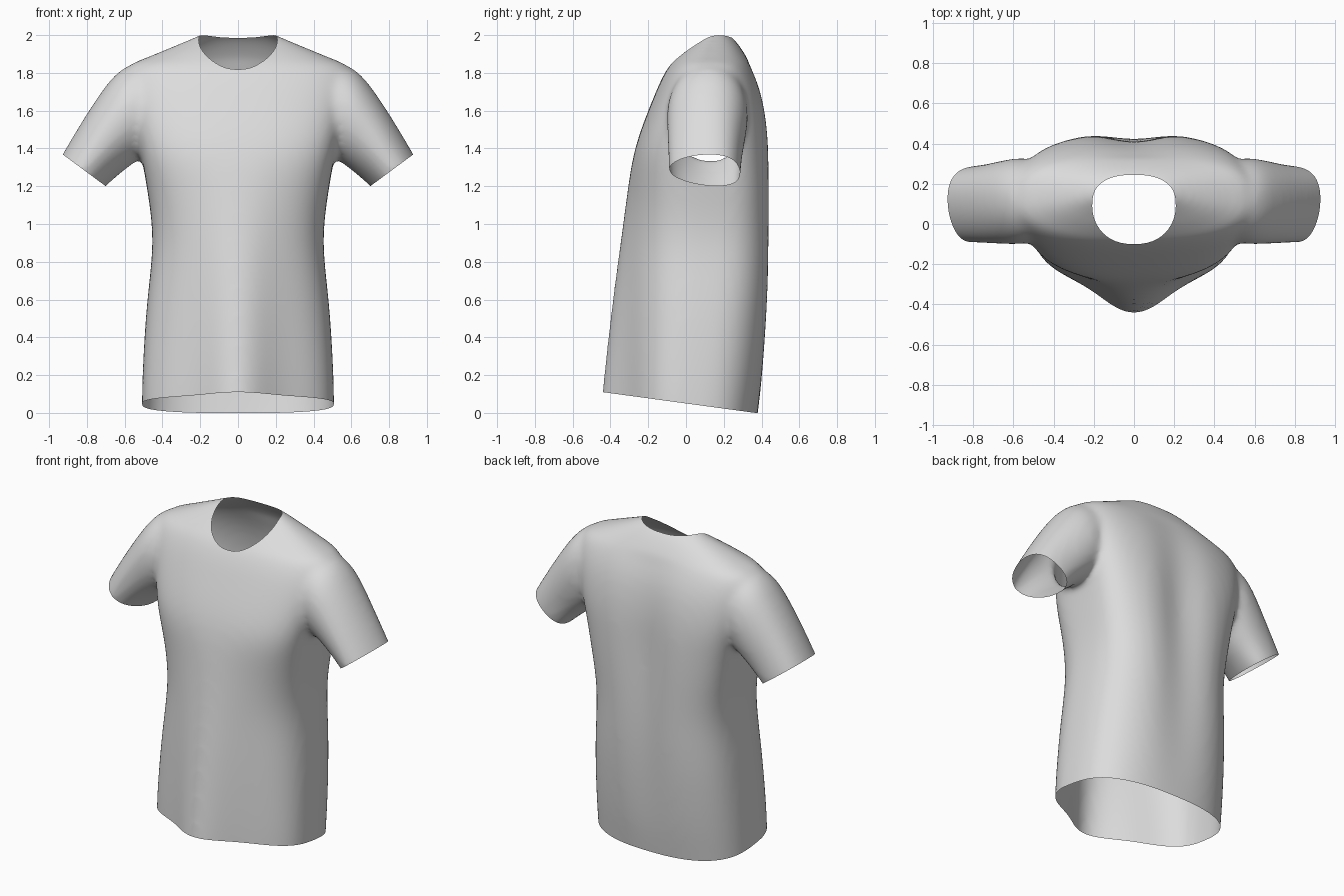
import bpy, bmesh, math
from mathutils import Matrix, Vector

if "Cube" in bpy.data.objects:
    bpy.data.objects.remove(bpy.data.objects["Cube"])


def make_material(name, rgb):
    mat = bpy.data.materials.new(name)
    mat.use_nodes = True
    mat.diffuse_color = (*rgb, 1)
    mat.node_tree.nodes["Principled BSDF"].inputs["Base Color"].default_value = (*rgb, 1)
    return mat


cloth = make_material("light grey cloth", (0.72, 0.72, 0.72))
SIDES = 48


def loft(name, rings):
    """Closed solid through a list of rings."""
    bm = bmesh.new()
    loops = [[bm.verts.new(p) for p in ring] for ring in rings]
    for a, b in zip(loops, loops[1:]):
        for i in range(len(a)):
            j = (i + 1) % len(a)
            bm.faces.new((a[i], a[j], b[j], b[i]))
    bm.faces.new(loops[0])
    bm.faces.new(loops[-1])
    bmesh.ops.recalc_face_normals(bm, faces=bm.faces)
    mesh = bpy.data.meshes.new(name)
    bm.to_mesh(mesh)
    bm.free()
    obj = bpy.data.objects.new(name, mesh)
    bpy.context.collection.objects.link(obj)
    return obj


def power(v, e):
    return math.copysign(abs(v) ** e, v)


def select_only(objs):
    bpy.ops.object.select_all(action='DESELECT')
    for o in objs:
        o.select_set(True)
    bpy.context.view_layer.objects.active = objs[0]


def body_ring(z, width, side, front, ridge, front_exp, back, back_exp, groove):
    """Body section: front with a hanging centre ridge, boxy back with a spine hollow."""
    ring = []
    for i in range(SIDES):
        a = math.tau * i / SIDES
        c, s = math.cos(a), math.sin(a)
        x = width * power(c, 0.85)
        if s < 0:
            y = side + (front - side) * abs(s) ** front_exp
            y -= ridge * math.exp(-(x / 0.18) ** 2)
        else:
            y = side + (back - side) * s ** back_exp
            y -= groove * math.exp(-(x / 0.14) ** 2)
        ring.append((x, y, z))
    return ring


# Body: height, half width, side y, front y, ridge, front exponent, back y, back exponent, hollow
BODY = [
    (-.25, .51, 0, -.31, .17, .8, .35, .65, 0),
    (0, .51, 0, -.31, .155, .8, .38, .65, 0),
    (.2, .508, .01, -.31, .135, .8, .415, .65, .01),
    (.6, .485, .04, -.305, .09, .85, .452, .6, .03),
    (.9, .442, .06, -.3, .05, .85, .46, .55, .04),
    (1.15, .475, .09, -.29, .025, .7, .46, .5, .05),
    (1.35, .51, .1, -.285, 0, .5, .455, .48, .05),
    (1.5, .545, .11, -.24, 0, .5, .445, .45, .04),
    (1.65, .58, .11, -.18, 0, .55, .42, .5, .03),
    (1.76, .605, .11, -.135, 0, .7, .385, .6, .02),
    (1.84, .595, .11, -.09, 0, .9, .345, .7, .01),
    (1.87, .51, .11, -.06, 0, 1, .33, .75, 0),
    (1.91, .415, .12, -.02, 0, 1, .305, .75, 0),
    (1.955, .305, .13, .04, 0, 1, .275, .75, 0),
    (1.995, .215, .14, .09, 0, 1, .24, .75, 0),
    (2.02, .16, .15, .12, 0, 1, .2, .75, 0),
]
parts = [loft("shirt", [body_ring(*row) for row in BODY])]

# Sleeves: top x and z, bottom x and z, middle y, half depth, bow towards the back
SLEEVE = [
    (.36, 1.86, .36, 1.42, .12, .17, 0),
    (.59, 1.865, .5, 1.36, .115, .22, .05),
    (.71, 1.725, .57, 1.31, .11, .21, .1),
    (.825, 1.545, .64, 1.255, .1, .197, .16),
    (.93, 1.37, .7, 1.2, .098, .188, .2),
    (1.02, 1.2, .76, 1.145, .095, .182, .2),
]


def sleeve_ring(sign, tx, tz, bx, bz, mid, depth, bow):
    """Sleeve section whose top and underside lie further back than its middle."""
    ring = []
    for i in range(SIDES):
        a = math.tau * i / SIDES
        h = math.cos(a) / 2
        y = mid + depth * power(math.sin(a), 0.95) + bow * h * (h - 0.2)
        ring.append((sign * ((tx + bx) / 2 + h * (tx - bx)), y, (tz + bz) / 2 + h * (tz - bz)))
    return ring


for sign, side in ((1, "left"), (-1, "right")):
    parts.append(loft(side + "_sleeve", [sleeve_ring(sign, *row) for row in SLEEVE]))

for part in parts:
    part.modifiers.new("round", 'SUBSURF').levels = 2
select_only(parts)
bpy.ops.object.convert(target='MESH')
bpy.ops.object.join()
shirt = bpy.context.view_layer.objects.active
shirt.data.materials.clear()
shirt.data.materials.append(cloth)

# Fuse body and sleeves and soften the seams
fuse = shirt.modifiers.new("fuse", 'REMESH')
fuse.mode = 'VOXEL'
fuse.voxel_size = 0.018
soften = shirt.modifiers.new("soften", 'SMOOTH')
soften.factor = 0.5
soften.iterations = 14


def box(name, size, matrix):
    bm = bmesh.new()
    bmesh.ops.create_cube(bm, size=1, matrix=matrix @ Matrix.Diagonal((*size, 1)))
    mesh = bpy.data.meshes.new(name)
    bm.to_mesh(mesh)
    bm.free()
    obj = bpy.data.objects.new(name, mesh)
    bpy.context.collection.objects.link(obj)
    return obj


# Cutters for the hem, cuffs and neck
tilt = math.atan(0.136)
cutters = [box("hem_cutter", (2, 2, 1),
               Matrix.Translation((0, 0, .05)) @ Matrix.Rotation(-tilt, 4, 'X')
               @ Matrix.Translation((0, 0, -.5)))]
for sign in (1, -1):
    along = Vector((sign * .23, 0, .17)).normalized()
    out = Vector((sign * .17, 0, -.23)).normalized()
    rot = Matrix((along, out.cross(along), out)).transposed().to_4x4()
    cutters.append(box("cuff_cutter", (.42, .8, .4),
                       Matrix.Translation(Vector((sign * .815, .1, 1.285)) + out * .2) @ rot))
neck = []
for z in (1.6, 2.3):
    ring = []
    for i in range(SIDES):
        a = math.tau * i / SIDES
        c, s = math.cos(a), math.sin(a)
        ring.append((.208 * power(c, .85), .09 + (.155 * s ** .75 if s > 0 else .19 * s), z))
    neck.append(ring)
cutters.append(loft("neck_cutter", neck))

# Cut faces take the second slot, so they can be opened afterwards
cut = bpy.data.materials.new("cut")
shirt.data.materials.append(cut)
for cutter in cutters:
    cutter.hide_render = True
    cutter.data.materials.append(cloth)
    cutter.data.materials.append(cut)
    for face in cutter.data.polygons:
        face.material_index = 1
    mod = shirt.modifiers.new("cut", 'BOOLEAN')
    mod.operation = 'DIFFERENCE'
    mod.solver = 'EXACT'
    mod.object = cutter
select_only([shirt])
bpy.ops.object.convert(target='MESH')
shirt = bpy.context.view_layer.objects.active

# Open the hem, cuffs and neck into a thin shell
bm = bmesh.new()
bm.from_mesh(shirt.data)
bmesh.ops.delete(bm, geom=[f for f in bm.faces if f.material_index == 1], context='FACES')
bm.to_mesh(shirt.data)
bm.free()
shirt.data.materials.pop(index=1)
for cutter in cutters:
    bpy.data.objects.remove(cutter)
bpy.data.materials.remove(cut)
select_only([shirt])
bpy.ops.object.shade_smooth_by_angle(angle=math.radians(60))
